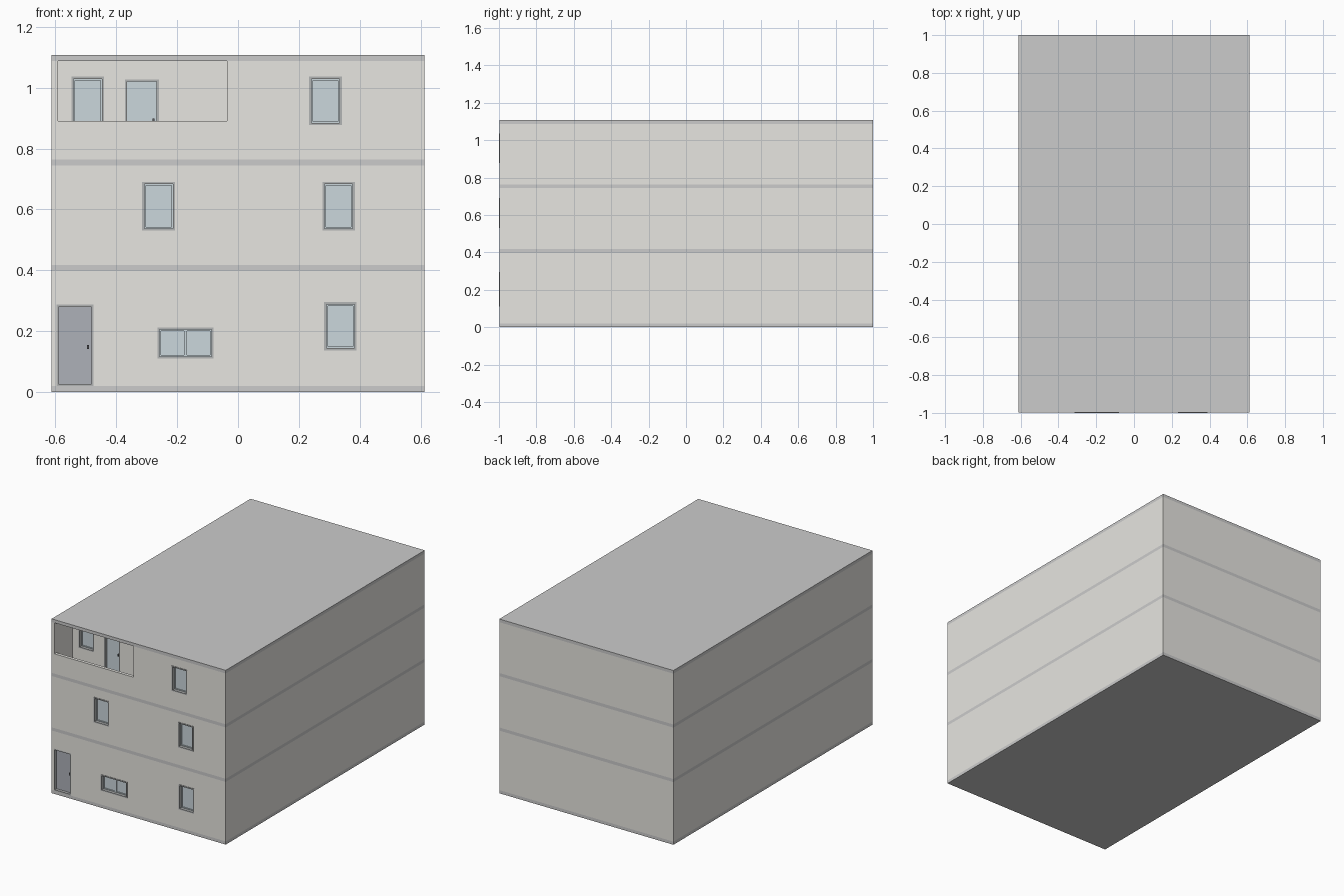
import bpy, bmesh

if "Cube" in bpy.data.objects:
    bpy.data.objects.remove(bpy.data.objects["Cube"])

W, Y0, Y1, T = 0.612, -0.997, 1.0, 0.02       # half width, front, back, thickness
LEVELS = [0.0, 0.398, 0.744, 1.087]           # slab undersides
BACK = -0.815                                 # face of the wall behind the balcony


def material(name, rgb):
    m = bpy.data.materials.new(name)
    m.diffuse_color = (*rgb, 1)
    m.use_nodes = True
    m.node_tree.nodes["Principled BSDF"].inputs["Base Color"].default_value = m.diffuse_color
    return m


PLASTER = material("plaster", (0.80, 0.79, 0.75))
CONCRETE = material("concrete", (0.72, 0.72, 0.71))
FRAME = material("frame_grey", (0.45, 0.46, 0.46))
GLASS = material("glass_blue", (0.60, 0.68, 0.72))
DOOR = material("door_grey", (0.42, 0.44, 0.48))
DARK = material("dark_metal", (0.10, 0.10, 0.11))


def boxes(name, mat, *specs):
    """One object made of boxes given as (x0, x1, y0, y1, z0, z1)."""
    bm = bmesh.new()
    for x0, x1, y0, y1, z0, z1 in specs:
        for v in bmesh.ops.create_cube(bm, size=1)["verts"]:
            v.co = ((x0 + x1) / 2 + v.co.x * (x1 - x0),
                    (y0 + y1) / 2 + v.co.y * (y1 - y0),
                    (z0 + z1) / 2 + v.co.z * (z1 - z0))
    me = bpy.data.meshes.new(name)
    bm.to_mesh(me)
    bm.free()
    ob = bpy.data.objects.new(name, me)
    bpy.context.collection.objects.link(ob)
    if mat:
        me.materials.append(mat)
    return ob


def cut(wall, openings, y):
    """Cut rectangular openings through a wall whose front is at y."""
    cutter = boxes(wall.name + "_cutter", None,
                   *[(a, b, y - 0.05, y + 0.05, c, d) for a, b, c, d in openings])
    cutter.hide_render = True
    cutter.hide_viewport = True
    mod = wall.modifiers.new("openings", "BOOLEAN")
    mod.operation, mod.solver, mod.object = "DIFFERENCE", "EXACT", cutter


def ring(x0, x1, z0, z1, t, ya, yb):
    """Four bars around a rectangle, inset by t."""
    return [(x0, x0 + t, ya, yb, z0, z1), (x1 - t, x1, ya, yb, z0, z1),
            (x0 + t, x1 - t, ya, yb, z0, z0 + t), (x0 + t, x1 - t, ya, yb, z1 - t, z1)]


def window(name, x0, x1, z0, z1, y=Y0, panes=1):
    t = 0.007
    boxes(name + "_frame", FRAME, *ring(x0, x1, z0, z1, t, y - 0.003, y + 0.03))
    w = (x1 - x0 - 2 * t) / panes
    for i in range(panes):
        a = x0 + t + i * w
        boxes(f"{name}_sash_{i}", GLASS,
              *ring(a, a + w, z0 + t, z1 - t, 0.005, y + 0.015, y + 0.028))
        boxes(f"{name}_glass_{i}", GLASS, (a, a + w, y + 0.02, y + 0.024, z0 + t, z1 - t))


def door(name, x0, x1, z0, z1, y, leaf_mat):
    t = 0.007
    boxes(name + "_frame", FRAME, *ring(x0, x1, z0, z1, t, y, y + 0.03))
    boxes(name + "_leaf", leaf_mat, (x0 + t, x1 - t, y + 0.018, y + 0.028, z0 + t, z1 - t))
    hx, hz = x1 - 0.018, z0 + (z1 - z0) * 0.48
    boxes(name + "_handle", DARK, (hx - 0.003, hx + 0.003, y + 0.008, y + 0.02, hz - 0.007, hz + 0.007))


WINDOWS = {
    "ground_wide_window": (-0.265, -0.08, 0.11, 0.212),
    "ground_window": (0.283, 0.39, 0.137, 0.295),
    "middle_left_window": (-0.315, -0.207, 0.53, 0.69),
    "middle_right_window": (0.277, 0.384, 0.53, 0.69),
    "top_window": (0.234, 0.341, 0.877, 1.036),
}
BALCONY = (-0.592, -0.036, 0.89, 1.087)
ENTRANCE = (-0.597, -0.475, 0.02, 0.287)
BALCONY_WINDOW = (-0.547, -0.44, 0.872, 1.036)
BALCONY_DOOR = (-0.371, -0.26, 0.766, 1.027)

# floor slabs and roof
for i, z in enumerate(LEVELS):
    boxes("roof" if i == 3 else f"floor_slab_{i}", CONCRETE, (-W, W, Y0, Y1, z, z + T))

# outer walls, one ring per storey, with front openings
for i in range(3):
    z0, z1 = LEVELS[i] + T, LEVELS[i + 1]
    boxes(f"outer_walls_{i}", PLASTER, (-W, -W + T, Y0 + T, Y1 - T, z0, z1),
          (W - T, W, Y0 + T, Y1 - T, z0, z1), (-W, W, Y1 - T, Y1, z0, z1))
    front = boxes(f"front_wall_{i}", PLASTER, (-W, W, Y0, Y0 + T, z0, z1))
    holes = [w for w in WINDOWS.values() if z0 < w[2] < z1]
    if i == 0:
        holes.append((*ENTRANCE[:2], 0.0, ENTRANCE[3]))
    if i == 2:
        holes.append((*BALCONY[:3], 1.12))
    cut(front, holes, Y0)

# balcony recess walls
z0, z1 = LEVELS[2] + T, LEVELS[3]
back = boxes("balcony_back_wall", PLASTER, (-W + T, BALCONY[1] + T, BACK, BACK + T, z0, z1))
cut(back, [BALCONY_WINDOW, (*BALCONY_DOOR[:2], 0.7, BALCONY_DOOR[3])], BACK)
boxes("balcony_side_wall", PLASTER, (BALCONY[1], BALCONY[1] + T, Y0 + T, BACK, z0, z1))

# windows and doors
for name, rect in WINDOWS.items():
    window(name, *rect, panes=2 if "wide" in name else 1)
window("balcony_window", *BALCONY_WINDOW, y=BACK)
door("entrance_door", *ENTRANCE, Y0, DOOR)
door("balcony_door", *BALCONY_DOOR, BACK, GLASS)
